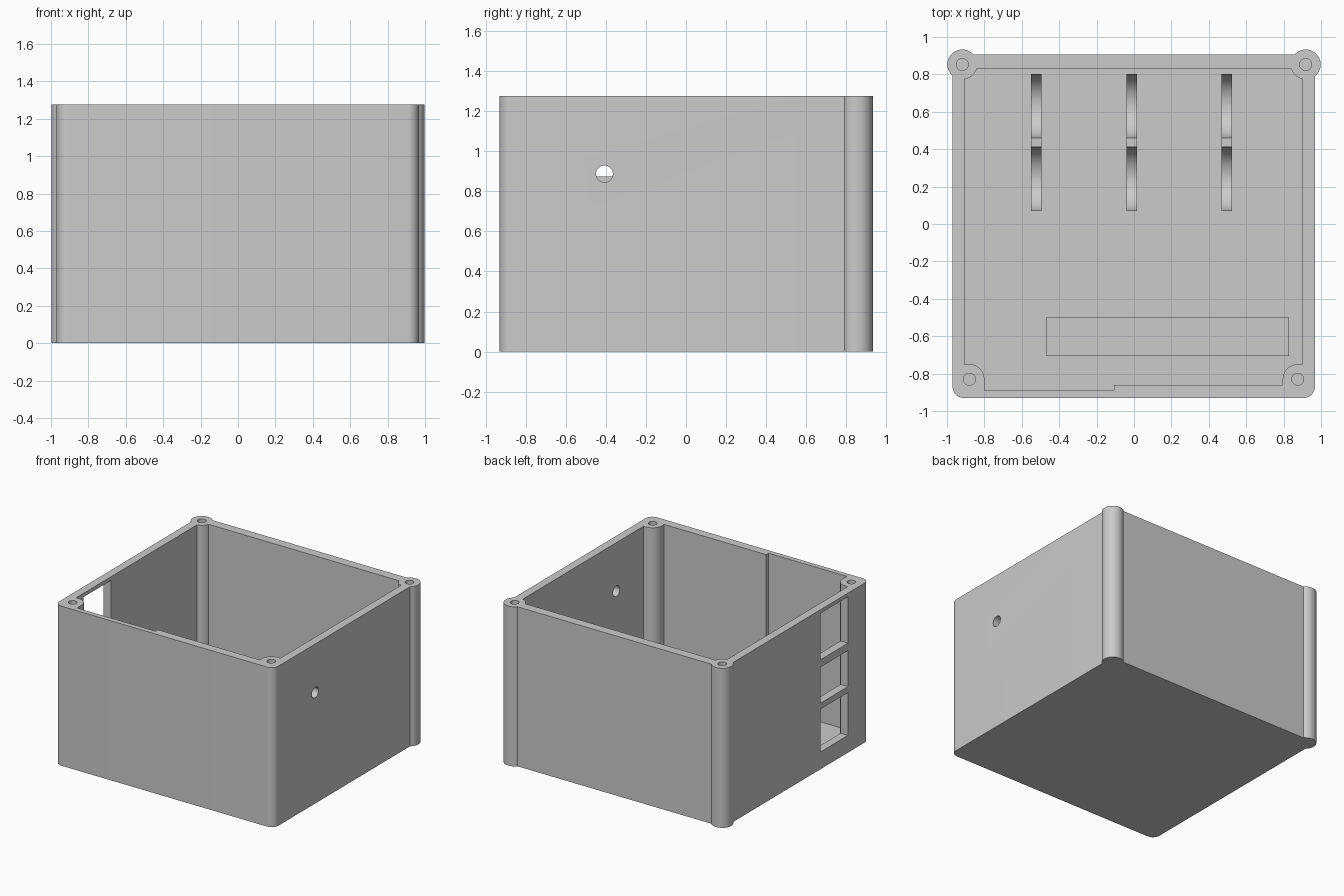
import bpy
import bmesh
import math

cube = bpy.data.objects.get("Cube")
if cube:
    bpy.data.objects.remove(cube, do_unlink=True)

HEIGHT = 1.275
FLOOR = 0.05
POST_R = 0.08
HOLE_R = 0.032
BACK_POSTS = [(-0.918, 0.853), (0.918, 0.853)]
FRONT_POSTS = [(-0.88, -0.83), (0.875, -0.83)]

grey = bpy.data.materials.new("plain grey")
grey.use_nodes = True
grey.diffuse_color = (0.6, 0.6, 0.6, 1)
grey.node_tree.nodes["Principled BSDF"].inputs["Base Color"].default_value = (0.6, 0.6, 0.6, 1)


def arc(cx, cy, r, start, end, steps):
    angles = [math.radians(start + (end - start) * i / steps) for i in range(steps + 1)]
    return [(cx + r * math.cos(a), cy + r * math.sin(a)) for a in angles]


def circle(cx, cy, r, steps=40):
    return arc(cx, cy, r, 0, 360, steps)[:-1]


def rect(x0, x1, y0, y1):
    return [(x0, y0), (x1, y0), (x1, y1), (x0, y1)]


def prism(name, outline, low, high, axis="z"):
    """Extrude an outline of (x, y) along z, or of (y, z) along x."""
    def place(p, level):
        return (p[0], p[1], level) if axis == "z" else (level, p[0], p[1])
    bm = bmesh.new()
    bottom = bm.faces.new([bm.verts.new(place(p, low)) for p in outline])
    top = bmesh.ops.extrude_face_region(bm, geom=[bottom])["geom"]
    shift = place((0, 0), high - low)
    bmesh.ops.translate(bm, vec=shift, verts=[g for g in top if isinstance(g, bmesh.types.BMVert)])
    bmesh.ops.recalc_face_normals(bm, faces=bm.faces[:])
    mesh = bpy.data.meshes.new(name)
    bm.to_mesh(mesh)
    bm.free()
    mesh.materials.append(grey)
    obj = bpy.data.objects.new(name, mesh)
    bpy.context.scene.collection.objects.link(obj)
    return obj


def combine(target, tool, operation):
    """Apply a boolean and discard the tool shape."""
    tool.hide_render = True
    mod = target.modifiers.new(operation, "BOOLEAN")
    mod.operation = operation
    mod.solver = "EXACT"
    mod.object = tool
    bpy.context.view_layer.objects.active = target
    bpy.ops.object.modifier_apply(modifier=mod.name)
    bpy.data.objects.remove(tool, do_unlink=True)


def smooth(obj):
    bpy.ops.object.select_all(action="DESELECT")
    obj.select_set(True)
    bpy.context.view_layer.objects.active = obj
    bpy.ops.object.shade_smooth_by_angle(angle=math.radians(30))


# Outer body with rounded front corners
outline = (arc(-0.91, -0.87, 0.06, 180, 270, 10) + arc(0.907, -0.87, 0.06, 270, 360, 10)
           + [(0.967, 0.905), (-0.97, 0.905)])
case = prism("case", outline, 0, HEIGHT)

# Cavity, deeper on one half of the front wall
cavity = [(-0.905, -0.89), (-0.107, -0.89), (-0.107, -0.86),
          (0.9, -0.86), (0.9, 0.83), (-0.905, 0.83)]
combine(case, prism("cavity", cavity, FLOOR, HEIGHT + 0.1), "DIFFERENCE")

# Corner screw posts
for x, y in BACK_POSTS:
    combine(case, prism("back_post", circle(x, y, POST_R), 0, HEIGHT), "UNION")
for x, y in FRONT_POSTS:
    if x < 0:
        shape = arc(x, y, POST_R, 0, 90, 12) + [(x - 0.05, y + POST_R), (x - 0.05, y - 0.07), (x + POST_R, y - 0.07)]
    else:
        shape = arc(x, y, POST_R, 90, 180, 12) + [(x - POST_R, y - 0.07), (x + 0.05, y - 0.07), (x + 0.05, y + POST_R)]
    combine(case, prism("front_post", shape, FLOOR / 2, HEIGHT), "UNION")

# Screw holes
for x, y in BACK_POSTS + FRONT_POSTS:
    combine(case, prism("screw_hole", circle(x, y, HOLE_R, 24), HEIGHT - 0.4, HEIGHT + 0.1), "DIFFERENCE")

# Three port openings in one side wall, round cable hole in the other
for low, high in [(0.138, 0.48), (0.528, 0.815), (0.875, 1.245)]:
    combine(case, prism("port_opening", rect(-0.66, -0.31, low, high), -1.1, -0.85, "x"), "DIFFERENCE")
combine(case, prism("cable_hole", circle(-0.407, 0.887, 0.042, 32), 0.85, 1.1, "x"), "DIFFERENCE")
smooth(case)

# Raised board support on the floor
prism("board_support", rect(-0.47, 0.83, -0.705, -0.5), FLOOR - 0.01, 0.1)

# Ribs with two round cradles each
rim = FLOOR + 0.2
base = FLOOR - 0.01
profile = ([(0.07, base), (0.803, base)] + arc(0.632, rim, 0.171, 0, -180, 24)
           + arc(0.241, rim, 0.171, 0, -180, 24))
for i, x in enumerate((-0.523, -0.013, 0.497)):
    smooth(prism("cradle_rib_%d" % (i + 1), profile, x - 0.028, x + 0.028, "x"))
